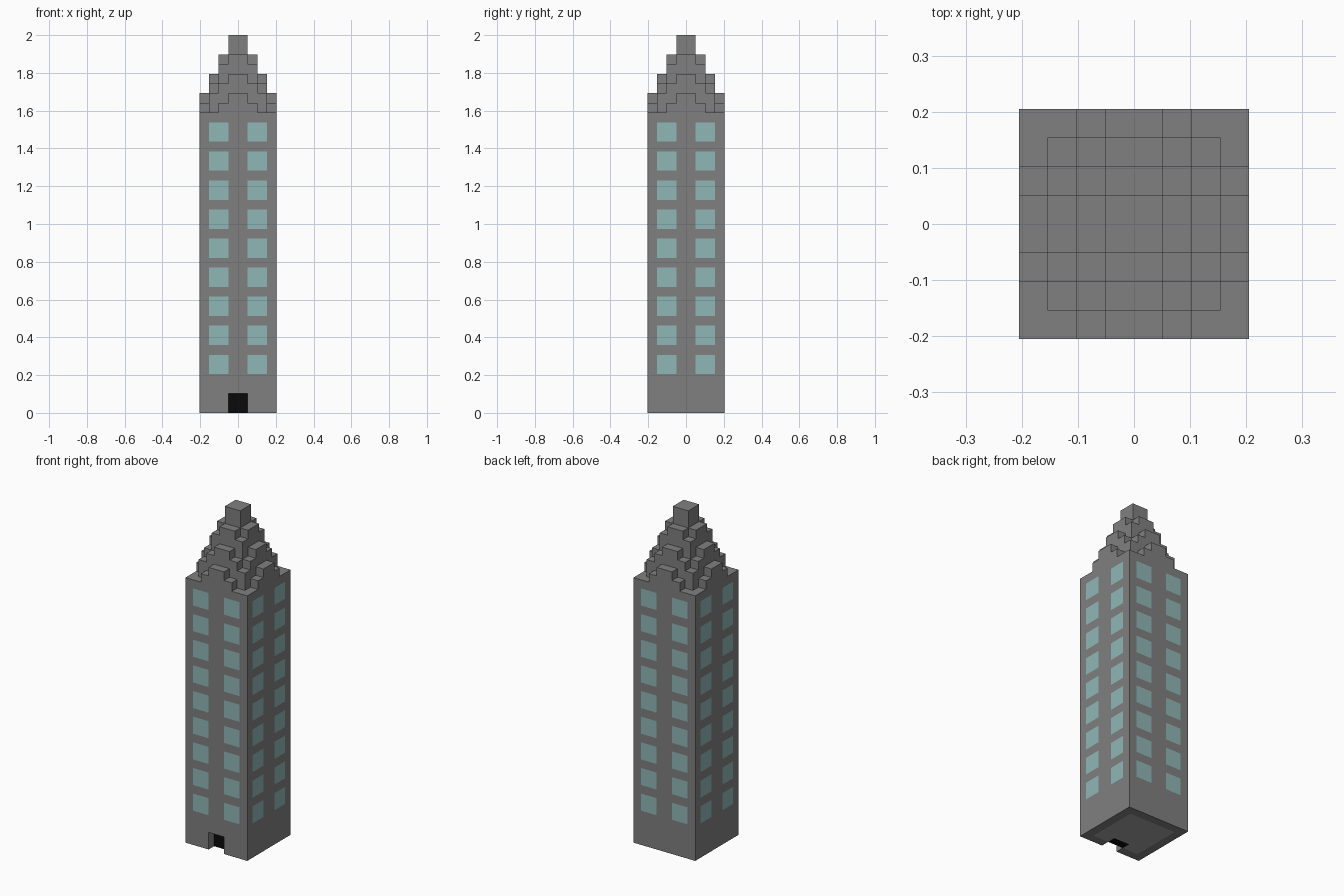
import bpy
import bmesh
import math
from mathutils import Vector

if "Cube" in bpy.data.objects:
    bpy.data.objects.remove(bpy.data.objects["Cube"], do_unlink=True)

LEVELS = 39            # blocks in the full height
UNIT = 2 / LEVELS      # edge of one block
HALF = 4               # half the tower width, in blocks
SHAFT = 31             # blocks below the stepped crown


def material(name, rgb):
    mat = bpy.data.materials.new(name)
    mat.use_nodes = True
    mat.diffuse_color = (*rgb, 1)
    bsdf = mat.node_tree.nodes["Principled BSDF"]
    bsdf.inputs["Base Color"].default_value = (*rgb, 1)
    return mat


MATERIALS = [
    material("stone_grey", (0.216, 0.216, 0.216)),
    material("window_teal", (0.28, 0.47, 0.47)),
    material("door_black", (0.003, 0.003, 0.003)),
    material("floor_grey", (0.36, 0.36, 0.36)),
]
STONE, GLASS, DOOR, FLOOR = range(4)


def column_height(x, y):
    """Stepped crown: each ring inward is two blocks taller, peaking mid-side."""
    outer = max(math.floor(abs(x)), math.floor(abs(y)))
    inner = min(math.floor(abs(x)), math.floor(abs(y)))
    return SHAFT + 2 * (HALF - 1 - outer) + max(0, 2 - inner)


def is_solid(p):
    x, y, z = p
    if max(abs(x), abs(y)) > HALF or z < 0:
        return False
    if abs(x) < 1 and y < 1 - HALF and z < 2:      # doorway recess
        return False
    return z < column_height(x, y)


def face_colour(p, n):
    x, y, z = p
    if n.z < 0 and z < 1:                          # underside
        if abs(x) < 1 and -3 < y < -2:
            return DOOR
        return FLOOR if max(abs(x), abs(y)) < 3 else STONE
    if n.y < 0 and abs(x) < 1 and -3 < y < -2 and z < 2:
        return DOOR
    across = abs(x) if n.y else abs(y)             # window rows on every side
    on_wall = abs(n.x * x + n.y * y) > HALF - 1
    if on_wall and 1 < across < 3 and 4 < z < SHAFT and int(z - 4) % 3 < 2:
        return GLASS
    return STONE


def build(name, bottom, top):
    """Skin of the solid blocks between two levels, merged into flat faces."""
    bm = bmesh.new()
    cells = [i + 0.5 for i in range(-HALF, HALF)]
    axes = [Vector(a) for a in ((1, 0, 0), (0, 1, 0), (0, 0, 1))]
    for x in cells:
        for y in cells:
            for k in range(bottom, top):
                p = Vector((x, y, k + 0.5))
                if not is_solid(p):
                    continue
                for i in range(3):
                    for sign in (1, -1):
                        n = axes[i] * sign
                        if is_solid(p + n):
                            continue
                        u, v = axes[(i + 1) % 3] / 2, axes[(i + 2) % 3] / 2 * sign
                        c = p + n / 2
                        ring = (c - u - v, c + u - v, c + u + v, c - u + v)
                        face = bm.faces.new([bm.verts.new(q * UNIT) for q in ring])
                        face.material_index = face_colour(p, n)
    bmesh.ops.remove_doubles(bm, verts=bm.verts, dist=UNIT / 100)
    bmesh.ops.dissolve_limit(bm, angle_limit=0.01, verts=bm.verts, edges=bm.edges,
                             delimit={'MATERIAL'})
    mesh = bpy.data.meshes.new(name)
    bm.to_mesh(mesh)
    bm.free()
    for mat in MATERIALS:
        mesh.materials.append(mat)
    obj = bpy.data.objects.new(name, mesh)
    bpy.context.collection.objects.link(obj)
    return obj


# Windowed shaft with the doorway, then the stepped crown
build("tower_shaft", 0, SHAFT)
build("stepped_crown", SHAFT, LEVELS)
